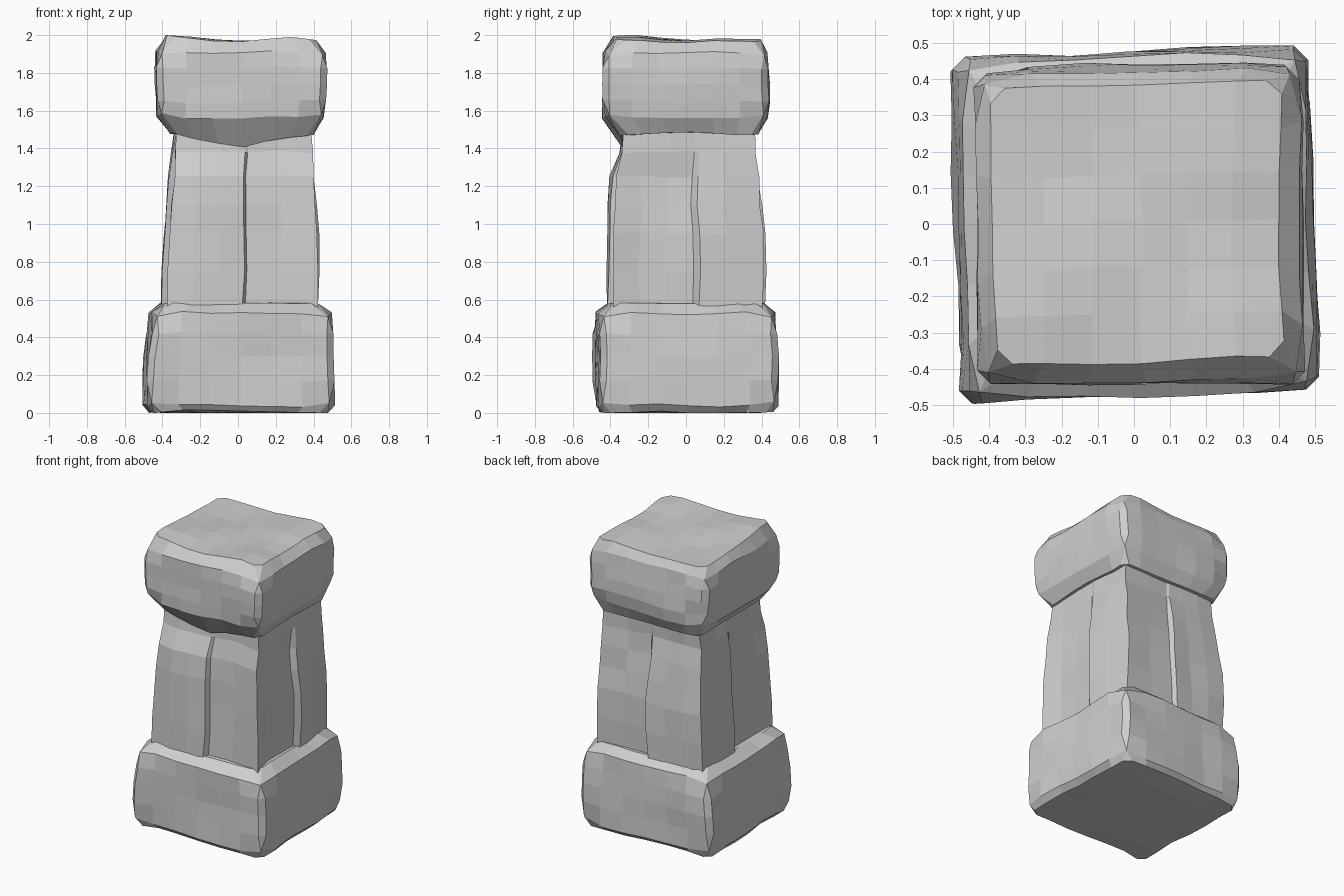
import bpy
import bmesh
from mathutils import Matrix, Vector, noise

cube = bpy.data.objects.get("Cube")
if cube:
    bpy.data.objects.remove(cube, do_unlink=True)

stone = bpy.data.materials.new("grey stone")
stone.use_nodes = True
grey = (0.62, 0.62, 0.62, 1)
stone.diffuse_color = grey
stone.node_tree.nodes["Principled BSDF"].inputs["Base Color"].default_value = grey

EVEN = [-1, -0.66, -0.33, 0, 0.33, 0.66, 1]


def carved_block(name, levels, turn, rough, chamfer, shape=None, us=EVEN, vs=EVEN):
    """Gridded block; each level is (z, left x, right x, front y, back y)."""
    bm = bmesh.new()
    bmesh.ops.create_cube(bm, size=2)
    bmesh.ops.subdivide_edges(bm, edges=bm.edges[:], cuts=5, use_grid_fill=True)
    bm.edges.ensure_lookup_table()
    corners = [e for e in bm.edges
               if all(abs(abs(v.co.x) - 1) < 0.01 and abs(abs(v.co.y) - 1) < 0.01
                      for v in e.verts)]
    spin = Matrix.Rotation(turn, 3, 'Z')
    for vert in bm.verts:
        i, j, k = (round((c + 1) * 3) for c in vert.co)
        z, x0, x1, y0, y1 = levels[k]
        u, v = us[i], vs[j]
        p = Vector((x0 + (x1 - x0) * (u + 1) / 2, y0 + (y1 - y0) * (v + 1) / 2, z))
        if shape:
            p += shape(i, j, k, p)
        p = spin @ p
        p += noise.noise_vector(p * 3.7) * rough
        p.z = min(2, max(0, p.z))
        vert.co = p
    if chamfer:
        bmesh.ops.bevel(bm, geom=corners, offset=chamfer, segments=1,
                        affect='EDGES', clamp_overlap=True)
    bmesh.ops.recalc_face_normals(bm, faces=bm.faces[:])
    mesh = bpy.data.meshes.new(name)
    bm.to_mesh(mesh)
    bm.free()
    mesh.materials.append(stone)
    obj = bpy.data.objects.new(name, mesh)
    bpy.context.collection.objects.link(obj)


# Wide foot block, sloping up to the shaft
def foot_shape(i, j, k, p):
    return Vector((0, 0, 0.012 if k == 0 and 0 < i < 6 and j in (0, 6) else 0))


carved_block("base_block", [
    (0, -0.46, 0.46, -0.45, 0.45),
    (0.04, -0.495, 0.495, -0.475, 0.475),
    (0.17, -0.49, 0.495, -0.475, 0.475),
    (0.3, -0.485, 0.49, -0.475, 0.475),
    (0.42, -0.475, 0.485, -0.475, 0.47),
    (0.53, -0.465, 0.48, -0.47, 0.46),
    (0.58, -0.39, 0.41, -0.4, 0.4)], 0.035, 0.016, 0.035, foot_shape)


# Tapering shaft, split by a shallow crack down each side
def crack(i, j, k, p):
    fade = max(0, min(1, (1.45 - p.z) / 0.2)) * 0.016
    push = Vector((0, 0, 0))
    if 0 < i < 6 and j in (0, 6):
        push.y = (1 if j else -1) * (fade if i <= 3 else -fade)
    if 0 < j < 6 and i in (0, 6):
        push.x = (1 if i else -1) * (fade if j >= 4 else -fade)
    return push


carved_block("shaft", [
    (0.5, -0.385, 0.405, -0.395, 0.4),
    (0.75, -0.38, 0.41, -0.395, 0.405),
    (0.95, -0.375, 0.41, -0.39, 0.405),
    (1.1, -0.365, 0.4, -0.385, 0.385),
    (1.25, -0.355, 0.39, -0.375, 0.37),
    (1.38, -0.345, 0.385, -0.34, 0.35),
    (1.52, -0.325, 0.38, -0.33, 0.355)], 0.03, 0.02, 0, crack,
    [-1, -0.66, -0.33, 0, 0.04, 0.5, 1], [-1, -0.66, -0.3, 0.04, 0.12, 0.5, 1])


# Heavy cap block: underside droops at the front, top slightly uneven
def cap_shape(i, j, k, p):
    move = Vector((0, 0, 0))
    if k == 0 and j == 0:
        move.z = -0.07 * (1 - abs(i - 3) / 3)
    if k == 6:
        move.z = 0.035 * max(0, 1 - (p - Vector((-0.36, -0.25, p.z))).length / 0.4)
        move.z += 0.015 * max(0, 1 - abs(p.x - 0.27) / 0.2)
    return move


carved_block("cap_block", [
    (1.48, -0.36, 0.4, -0.345, 0.38),
    (1.565, -0.43, 0.455, -0.435, 0.425),
    (1.65, -0.435, 0.465, -0.44, 0.435),
    (1.74, -0.435, 0.47, -0.44, 0.43),
    (1.83, -0.435, 0.47, -0.44, 0.425),
    (1.91, -0.43, 0.465, -0.435, 0.42),
    (1.965, -0.385, 0.41, -0.38, 0.385)], 0.015, 0.018, 0.035, cap_shape)
